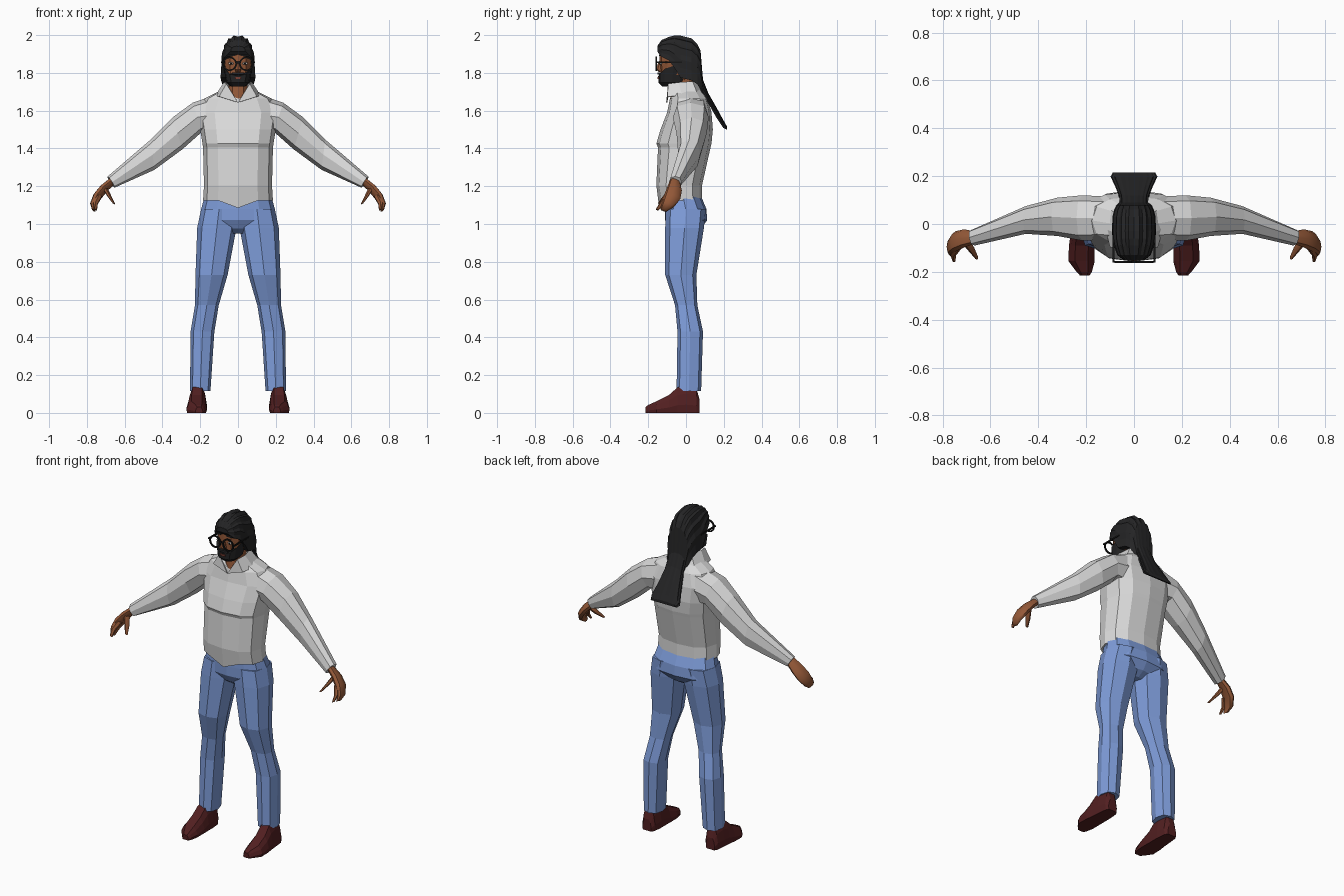
import bpy, bmesh, math
from mathutils import Vector as V

cube = bpy.data.objects.get("Cube")
if cube:
    bpy.data.objects.remove(cube, do_unlink=True)


def material(name, r, g, b):
    m = bpy.data.materials.new(name)
    m.use_nodes = True
    m.diffuse_color = (r, g, b, 1)
    bsdf = m.node_tree.nodes["Principled BSDF"]
    bsdf.inputs["Base Color"].default_value = (r, g, b, 1)
    bsdf.inputs["Roughness"].default_value = 0.8
    return m


SHIRT = material("shirt grey", .70, .70, .70)
DENIM = material("denim blue", .21, .335, .70)
SKIN = material("brown skin", .30, .10, .04)
SHOE = material("dark red leather", .085, .014, .015)
HAIR = material("black hair", .018, .018, .019)
FRAME = material("glasses black", .008, .008, .008)
EYE = material("eye white", .6, .58, .55)
LIP = material("lip brown", .20, .05, .035)


def finish(bm, name, mat, mirror=False, smooth=False):
    bmesh.ops.recalc_face_normals(bm, faces=bm.faces)
    me = bpy.data.meshes.new(name)
    bm.to_mesh(me)
    bm.free()
    me.materials.append(mat)
    ob = bpy.data.objects.new(name, me)
    bpy.context.collection.objects.link(ob)
    if mirror:
        ob.modifiers.new("mirror", 'MIRROR').use_clip = False
    if smooth:
        bpy.ops.object.select_all(action='DESELECT')
        ob.select_set(True)
        bpy.context.view_layer.objects.active = ob
        bpy.ops.object.shade_smooth_by_angle(angle=math.radians(50))
    return ob


def loft(name, rings, mat, **kw):
    """Skin a list of equal closed rings and cap both ends."""
    bm = bmesh.new()
    rows = [[bm.verts.new(p) for p in r] for r in rings]
    n = len(rows[0])
    for a, b in zip(rows, rows[1:]):
        for i in range(n):
            j = (i + 1) % n
            bm.faces.new((a[i], a[j], b[j], b[i]))
    bm.faces.new(rows[0])
    bm.faces.new(rows[-1])
    return finish(bm, name, mat, **kw)


def spow(t, p):
    return math.copysign(abs(t) ** p, t)


def ring(c, u, v, n=8, p=.8):
    c, u, v = V(c), V(u), V(v)
    angles = [2 * math.pi * i / n for i in range(n)]
    return [c + u * spow(math.cos(a), p) + v * spow(math.sin(a), p) for a in angles]


def level(z, rx, front, back, cx=0, n=12, p=.8):
    """Horizontal ring given by half width, front and back."""
    return ring((cx, (front + back) / 2, z), (0, (front - back) / 2, 0), (rx, 0, 0), n, p)


def box(name, c, size, mat, mirror=False):
    bm = bmesh.new()
    bmesh.ops.create_cube(bm, size=1)
    for v in bm.verts:
        v.co = V(c) + V([a * b for a, b in zip(v.co, size)])
    return finish(bm, name, mat, mirror)


def ball(name, c, size, mat):
    bm = bmesh.new()
    bmesh.ops.create_icosphere(bm, subdivisions=2, radius=1)
    for v in bm.verts:
        v.co = V(c) + V([a * b for a, b in zip(v.co, size)])
    return finish(bm, name, mat, True, True)


# Shirt body: lowered hem at the front, open V at the neck
torso = [level(*r) for r in (
    (1.125, .185, -.142, .085), (1.205, .18, -.157, .085), (1.405, .185, -.148, .13),
    (1.425, .188, -.157, .135), (1.5, .2, -.135, .142), (1.59, .215, -.1, .135),
    (1.665, .175, -.085, .115), (1.71, .085, -.085, .085))]
torso[0][0].z -= .04
torso[-1][0].z -= .06
for i in (1, -1):
    torso[-1][i].z -= .03
loft("shirt_body", torso, SHIRT)

# Sleeves
loft("sleeve", [ring(c, u, v) for c, u, v in (
    ((.12, .025, 1.58), (.01, 0, .1), (0, .09, 0)),
    ((.215, .025, 1.565), (.025, 0, .077), (0, .095, 0)),
    ((.32, .03, 1.48), (.025, 0, .085), (0, .08, 0)),
    ((.452, .017, 1.367), (.01, 0, .08), (0, .058, 0)),
    ((.672, -.057, 1.222), (.018, 0, .03), (.006, .033, 0)))], SHIRT, mirror=True)

# Collar: folded band with pointed front flaps
bm = bmesh.new()
top = [(0, .065, 1.76), (.06, .035, 1.755), (.075, -.04, 1.75), (.062, -.095, 1.742)]
low = [(0, .1, 1.695), (.1, .06, 1.69), (.12, -.02, 1.68), (.1, -.098, 1.675)]
tv, lv = [[bm.verts.new(p) for p in row] for row in (top, low)]
notch = bm.verts.new((0, -.105, 1.643))
for i in range(3):
    bm.faces.new((tv[i], tv[i + 1], lv[i + 1], lv[i]))
bm.faces.new((tv[3], notch, lv[3]))
collar = finish(bm, "collar", SHIRT, True)
collar.modifiers.new("thickness", 'SOLIDIFY').thickness = .006

# Trousers
loft("trouser_hips", [level(*r) for r in (
    (1.17, .17, -.11, .07), (1.08, .195, -.112, .108), (1.02, .205, -.11, .112),
    (.975, .12, -.085, .08), (.95, .04, -.05, .04))], DENIM)
loft("trouser_leg", [level(*r, n=8) for r in (
    (1.08, .095, -.108, .105, .1), (.98, .104, -.11, .095, .112),
    (.73, .085, -.11, .055, .14), (.57, .063, -.058, .06, .165),
    (.43, .063, -.045, .09, .188), (.115, .054, -.05, .08, .2))], DENIM, mirror=True)

# Shoes, lofted from heel to toe
def shoe_ring(y, cx, r, h):
    half = [(r * .9, 0), (r, h * .3), (r * .8, h * .7), (r * .5, h)]
    return [(cx + x, y, z) for x, z in half] + [(cx - x, y, z) for x, z in half[::-1]]

loft("shoe", [shoe_ring(*r) for r in (
    (.072, .215, .03, .07), (.055, .213, .042, .13), (.0, .213, .048, .145),
    (-.045, .215, .05, .135), (-.09, .218, .054, .095), (-.155, .219, .055, .062),
    (-.2, .208, .032, .042), (-.215, .206, .02, .03))], SHOE, mirror=True)

# Hands
def finger(name, path):
    loft(name, [ring(c, (0, r, -r * .4), (r, 0, r * .4), 6, 1) for c, r in path],
         SKIN, mirror=True, smooth=True)

loft("palm", [ring(c, (0, w, -w * .3), (t, 0, t * .6), 8, .9) for c, w, t in (
    ((.665, -.057, 1.228), .026, .018), ((.71, -.06, 1.188), .038, .02),
    ((.745, -.072, 1.145), .042, .02), ((.767, -.095, 1.1), .032, .016),
    ((.764, -.118, 1.073), .018, .01))], SKIN, mirror=True, smooth=True)
finger("thumb", [((.705, -.07, 1.19), .018), ((.68, -.105, 1.145), .014),
                 ((.657, -.142, 1.108), .007)])
finger("index_finger", [((.735, -.095, 1.15), .016), ((.755, -.125, 1.11), .013),
                        ((.752, -.153, 1.075), .007)])

# Neck, head and nose
loft("neck", [level(1.62, .055, -.088, .05), level(1.78, .048, -.07, .04)], SKIN)
loft("head", [level(*r) for r in (
    (1.735, .04, -.11, 0), (1.79, .067, -.135, .04), (1.85, .076, -.14, .06),
    (1.91, .075, -.14, .06), (1.965, .05, -.1, .03))], SKIN)
loft("nose", [level(z, r, y, -.12, 0, 6, 1) for z, r, y in (
    (1.806, .014, -.145), (1.818, .019, -.16), (1.862, .009, -.144))], SKIN)

# Beard rises along the cheeks
beard = [level(*r) for r in (
    (1.727, .038, -.125, -.035), (1.748, .062, -.145, -.005), (1.783, .077, -.148, .02))]
for p in beard[2]:
    p.z += .055 * (abs(p.x) / .077) ** 3
loft("beard", beard, HAIR)
box("moustache", (0, -.143, 1.797), (.066, .016, .012), HAIR)
box("lips", (0, -.148, 1.773), (.034, .008, .01), LIP)

# Eyes and brows
ball("eye", (.038, -.133, 1.85), (.014, .006, .007), EYE)
ball("pupil", (.038, -.137, 1.85), (.006, .004, .006), FRAME)
box("eyebrow", (.038, -.135, 1.893), (.04, .014, .009), HAIR, True)

# Ridged hair swept back from the forehead into a flared tail
def hair_ring(y, w, lo, hi, n=19):
    pts = []
    for i in range(n):
        a = math.pi * i / (n - 1)
        k = .94 if i % 2 else 1
        pts.append((w * k * spow(math.cos(a), .8), y,
                    lo + (hi - lo) * (k if i % 2 == 0 else .95) * spow(math.sin(a), .8)))
    return pts

loft("hair", [hair_ring(*r) for r in (
    (-.152, .04, 1.913, 1.942), (-.13, .07, 1.885, 1.975), (-.09, .084, 1.865, 1.992),
    (-.06, .09, 1.825, 2.0), (-.03, .092, 1.775, 2.0), (.03, .09, 1.76, 1.985),
    (.06, .083, 1.74, 1.955), (.077, .074, 1.71, 1.92), (.09, .062, 1.68, 1.765),
    (.12, .064, 1.635, 1.69), (.16, .08, 1.565, 1.62), (.198, .098, 1.508, 1.55),
    (.216, .088, 1.5, 1.518))], HAIR)

# Glasses: round rims, bridge and temple bars
bm = bmesh.new()
N = 20
rim = []
for i in range(N):
    a = 2 * math.pi * i / N
    d = V((math.cos(a), 0, math.sin(a)))
    rim.append([bm.verts.new(V((.044, -.158, 1.848)) + d * r + V((0, y, 0)))
                for r, y in ((.038, -.004), (.038, .004), (.03, .004), (.03, -.004))])
for i in range(N):
    a, b = rim[i], rim[(i + 1) % N]
    for j in range(4):
        k = (j + 1) % 4
        bm.faces.new((a[j], a[k], b[k], b[j]))
finish(bm, "glasses_rim", FRAME, True)
box("glasses_bridge", (0, -.158, 1.855), (.022, .008, .008), FRAME)
box("glasses_temple", (.086, -.09, 1.856), (.007, .14, .009), FRAME, True)
